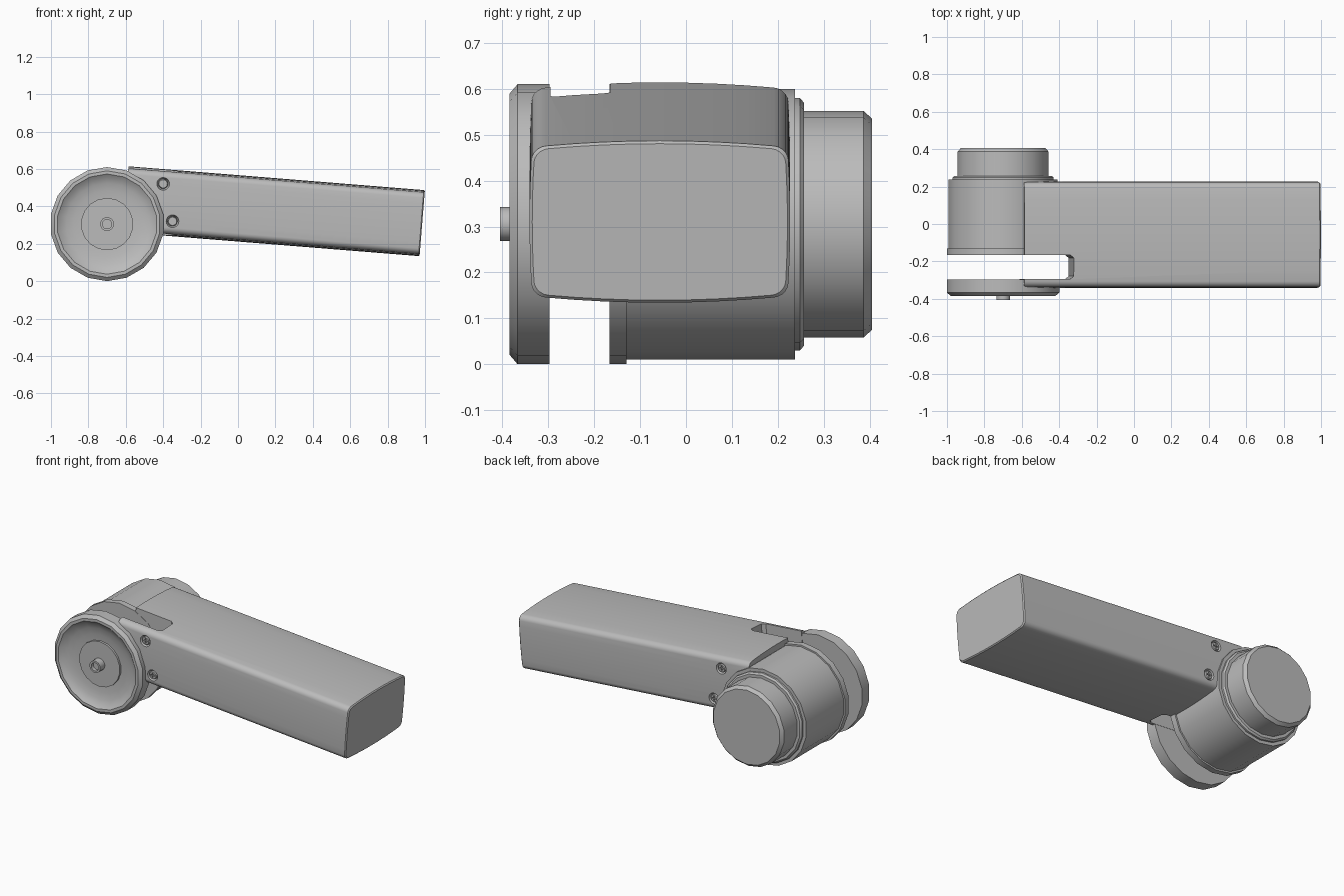
import bpy, bmesh, math
from mathutils import Matrix, Vector

cube = bpy.data.objects.get("Cube")
if cube:
    bpy.data.objects.remove(cube, do_unlink=True)

grey = bpy.data.materials.new("plain grey")
grey.use_nodes = True
grey.diffuse_color = (0.5, 0.5, 0.5, 1)
grey.node_tree.nodes["Principled BSDF"].inputs["Base Color"].default_value = (0.5, 0.5, 0.5, 1)

HUB = Vector((-0.70, 0, 0.305))
ARM = Matrix.Translation((0.985, -0.057, 0.31)) @ Matrix.Rotation(math.radians(4.6), 4, 'Y')


def finish(name, bm):
    bmesh.ops.recalc_face_normals(bm, faces=bm.faces)
    mesh = bpy.data.meshes.new(name)
    bm.to_mesh(mesh)
    bm.free()
    mesh.materials.append(grey)
    ob = bpy.data.objects.new(name, mesh)
    bpy.context.collection.objects.link(ob)
    return ob


def smooth(ob):
    bpy.ops.object.select_all(action='DESELECT')
    ob.select_set(True)
    bpy.context.view_layer.objects.active = ob
    bpy.ops.object.shade_smooth_by_angle(angle=math.radians(30))


def loft(name, rings):
    """Skin closed rings of points and cap both ends."""
    bm = bmesh.new()
    rows = [[bm.verts.new(p) for p in ring] for ring in rings]
    n = len(rows[0])
    for a, b in zip(rows, rows[1:]):
        for i in range(n):
            j = (i + 1) % n
            bm.faces.new((a[i], a[j], b[j], b[i]))
    bm.faces.new(rows[0])
    bm.faces.new(rows[-1][::-1])
    return finish(name, bm)


def turned(name, profile, centre=HUB, sides=18):
    """Turn (radius, y) steps about an axis along y, one vertex straight down."""
    rings = []
    for r, y in profile:
        angles = [math.tau * i / sides - math.pi / 2 for i in range(sides)]
        rings.append([(centre.x + r * math.cos(t), y, centre.z + r * math.sin(t)) for t in angles])
    return loft(name, rings)


def cut(ob, cutter):
    mod = ob.modifiers.new("cut", 'BOOLEAN')
    mod.operation = 'DIFFERENCE'
    mod.solver = 'EXACT'
    mod.object = cutter
    bpy.context.view_layer.objects.active = ob
    bpy.ops.object.modifier_apply(modifier=mod.name)
    bpy.data.objects.remove(cutter, do_unlink=True)


def arm_section(x, inset=0.0):
    """Rounded rectangle with gently bulging sides."""
    a, h, r = 0.284, 0.177, 0.03
    pts = []
    for k, (sy, sz) in enumerate(((1, 1), (-1, 1), (-1, -1), (1, -1))):
        for i in range(6):
            t = math.pi / 2 * (k + i / 5)
            pts.append((sy * (a - r) + r * math.cos(t), sz * (h - r) + r * math.sin(t)))
    full = []
    for p, q in zip(pts, pts[1:] + pts[:1]):
        steps = 8 if math.dist(p, q) > 0.1 else 1
        full += [tuple(u + (v - u) * s / steps for u, v in zip(p, q)) for s in range(steps)]
    ring = []
    for y, z in full:
        y2 = y * (1 - 0.02 * (z / h) ** 2) * (1 - inset / a)
        z2 = z * (1 - 0.08 * (y / a) ** 2) * (1 - inset / h)
        ring.append(ARM @ Vector((x, y2, z2)))
    return ring


# Long tilted arm
arm = loft("arm", [arm_section(-1.59), arm_section(-0.006), arm_section(0, 0.006)])

# Slot separating the front ear from the barrel side
slot_plan = [(-1.8, 0.108), (-1.8, -0.238), (-1.8, -0.238), (-1.345, -0.238),
             (-1.325, -0.222), (-1.325, -0.124), (-1.345, -0.108)]
slot_plan = [slot_plan[0]] + [(-1.8, -0.238)] + slot_plan[3:]
slot_plan[0] = (-1.8, -0.108)
slot = loft("slot_cutter", [[ARM @ Vector((x, y, z)) for x, y in slot_plan] for z in (-0.4, 0.4)])
cut(arm, slot)

# Countersunk screws on both sides of the arm
screw_spots = [Vector((-0.40, 0, 0.52)), Vector((-0.35, 0, 0.32))]
screws = []
for side, face in (("front", -0.341), ("back", 0.227)):
    d = -1 if face < 0 else 1
    for n, spot in enumerate(screw_spots):
        hole = turned("hole_cutter", [(0.034, face + d * 0.03), (0.034, face - d * 0.006),
                                      (0.026, face - d * 0.02)], spot, 20)
        cut(arm, hole)
        screw = turned(f"{side}_screw_{n + 1}", [(0.024, face - d * 0.025), (0.026, face - d * 0.01),
                                                 (0.022, face - d * 0.004)], spot, 20)
        for w, t in ((0.03, 0.007), (0.007, 0.03)):
            bm = bmesh.new()
            bmesh.ops.create_cube(bm, size=1, matrix=Matrix.Translation((spot.x, face, spot.z))
                                  @ Matrix.Diagonal((w, 0.024, t, 1)))
            cut(screw, finish("cross_cutter", bm))
        screws.append(screw)

# Front wheel with rim, dished face and raised hub
front_disc = turned("front_disc", [
    (0.305, -0.297), (0.305, -0.367), (0.285, -0.384), (0.268, -0.384), (0.25, -0.37),
    (0.22, -0.358), (0.18, -0.35), (0.14, -0.347), (0.14, -0.36), (0.05, -0.36)])
pin = turned("centre_pin", [
    (0.037, -0.34), (0.037, -0.405), (0.025, -0.405), (0.025, -0.385)])

# Barrel, its flange and the stepped rear cap
flange = turned("barrel_flange", [(0.305, -0.167), (0.305, -0.13)])
barrel = turned("barrel", [(0.295, -0.14), (0.295, 0.237)])
collar = turned("rear_collar", [(0.275, 0.22), (0.275, 0.248), (0.265, 0.257)])
cap = turned("rear_cap", [(0.247, 0.24), (0.247, 0.387), (0.23, 0.405)])

for ob in [arm, front_disc, pin, flange, barrel, collar, cap] + screws:
    smooth(ob)
